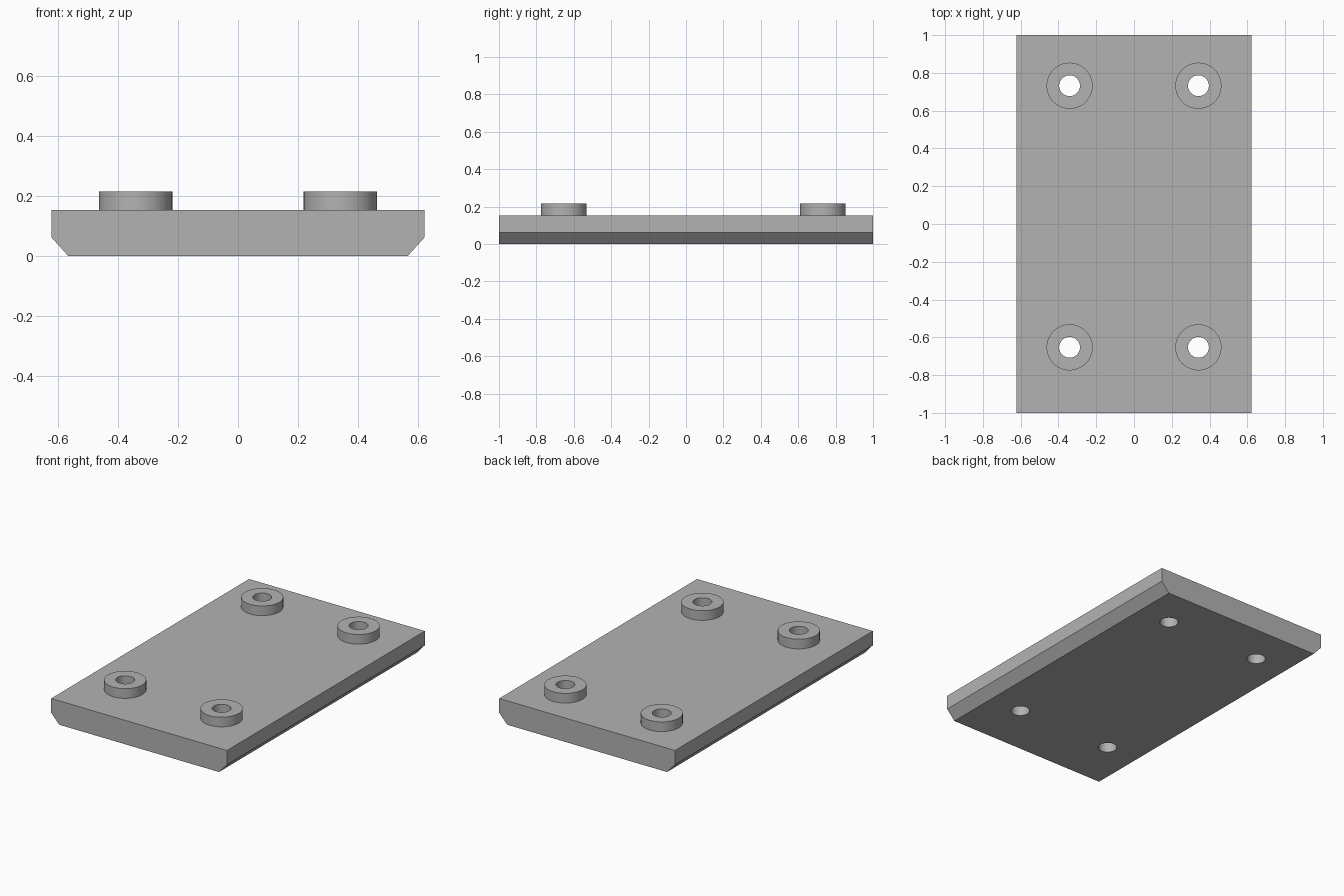
import bpy, bmesh, math

if "Cube" in bpy.data.objects:
    bpy.data.objects.remove(bpy.data.objects["Cube"], do_unlink=True)

HALF_W, HALF_L = 0.622, 1.0
PLATE_TOP, BOSS_TOP = 0.153, 0.215
BOSS_R, HOLE_R, SIDES = 0.122, 0.055, 64
SPOTS = [(x, y) for y in (-0.653, 0.732) for x in (-0.341, 0.341)]

grey = bpy.data.materials.new("plain grey")
grey.use_nodes = True
GREY = (0.45, 0.45, 0.45, 1)
grey.diffuse_color = GREY
grey.node_tree.nodes["Principled BSDF"].inputs["Base Color"].default_value = GREY


def finish(bm, name):
    bmesh.ops.recalc_face_normals(bm, faces=bm.faces)
    mesh = bpy.data.meshes.new(name)
    bm.to_mesh(mesh)
    bm.free()
    mesh.materials.append(grey)
    obj = bpy.data.objects.new(name, mesh)
    bpy.context.collection.objects.link(obj)
    return obj


def smooth(obj):
    bpy.ops.object.select_all(action="DESELECT")
    obj.select_set(True)
    bpy.context.view_layer.objects.active = obj
    bpy.ops.object.shade_smooth_by_angle(angle=math.radians(30))


# Base plate: cross-section with chamfered lower long edges, extruded along y
half = [(0.566, 0), (HALF_W, 0.062), (HALF_W, PLATE_TOP)]
section = half + [(-x, z) for x, z in reversed(half)]
bm = bmesh.new()
face = bm.faces.new([bm.verts.new((x, -HALF_L, z)) for x, z in section])
ext = bmesh.ops.extrude_face_region(bm, geom=[face])
bmesh.ops.translate(bm, vec=(0, 2 * HALF_L, 0),
                    verts=[v for v in ext["geom"] if isinstance(v, bmesh.types.BMVert)])
plate = finish(bm, "base_plate")

# Drill the four through holes
bm = bmesh.new()
for x, y in SPOTS:
    made = bmesh.ops.create_cone(bm, cap_ends=True, segments=SIDES,
                                 radius1=HOLE_R, radius2=HOLE_R, depth=1)
    bmesh.ops.translate(bm, vec=(x, y, 0), verts=made["verts"])
drill = finish(bm, "hole_cutter")
mod = plate.modifiers.new("holes", "BOOLEAN")
mod.operation, mod.solver, mod.object = "DIFFERENCE", "EXACT", drill
bpy.context.view_layer.objects.active = plate
bpy.ops.object.modifier_apply(modifier=mod.name)
bpy.data.objects.remove(drill, do_unlink=True)
smooth(plate)

# Raised ring bosses around the holes
for i, (x, y) in enumerate(SPOTS):
    bm = bmesh.new()
    ring = [(HOLE_R, PLATE_TOP), (BOSS_R, PLATE_TOP), (BOSS_R, BOSS_TOP), (HOLE_R, BOSS_TOP)]
    face = bm.faces.new([bm.verts.new((r, 0, z)) for r, z in ring])
    edges = list(face.edges)
    bm.faces.remove(face)
    bmesh.ops.spin(bm, geom=edges + list(bm.verts), cent=(0, 0, 0), axis=(0, 0, 1),
                   angle=math.tau, steps=SIDES, use_merge=True)
    bmesh.ops.remove_doubles(bm, verts=bm.verts, dist=0.0005)
    boss = finish(bm, ("front" if y < 0 else "back") + ("_right" if x < 0 else "_left") + "_boss")
    boss.location = (x, y, 0)
    smooth(boss)
